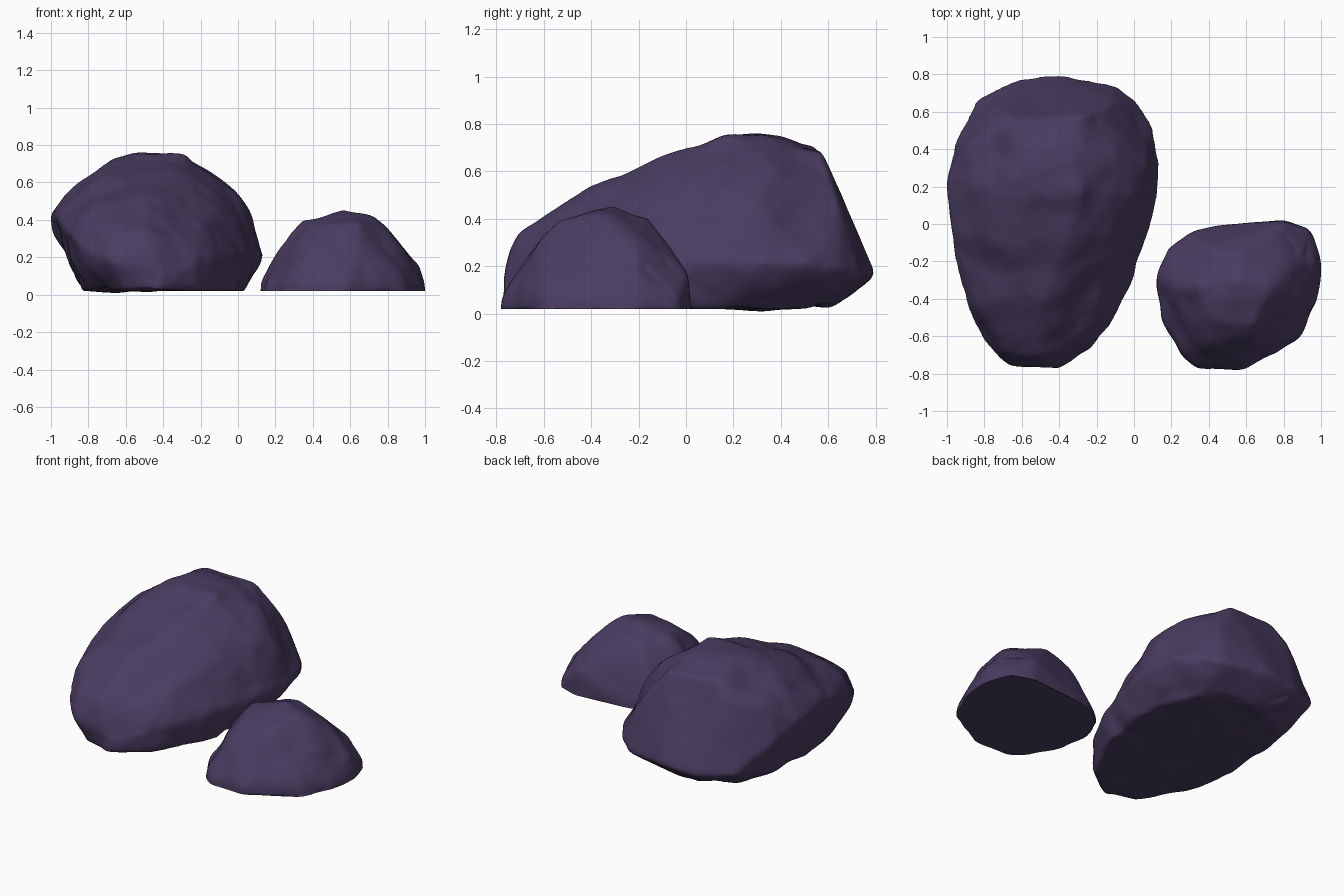
import bpy
import bmesh
from math import exp
from mathutils import Vector, noise

default_cube = bpy.data.objects.get("Cube")
if default_cube:
    bpy.data.objects.remove(default_cube, do_unlink=True)

FLOOR = 0.02

stone = bpy.data.materials.new("dark_purple_stone")
stone.use_nodes = True
stone_colour = (0.068, 0.046, 0.12, 1)
stone.diffuse_color = stone_colour
stone.node_tree.nodes["Principled BSDF"].inputs["Base Color"].default_value = stone_colour


def at_height(z, outline):
    """Lift a flat outline to one height."""
    return [(x, y, z) for x, y in outline]


def apply_modifier(rock, kind, **settings):
    modifier = rock.modifiers.new(kind.title(), kind)
    for name, value in settings.items():
        setattr(modifier, name, value)
    bpy.ops.object.modifier_apply(modifier=modifier.name)


def restore_size(mesh, low, high):
    """Win back the size that smoothing took from the rock."""
    for axis in range(3):
        values = [v.co[axis] for v in mesh.vertices]
        start, size = min(values), max(values) - min(values)
        scale = (high[axis] - low[axis]) / size
        for v in mesh.vertices:
            v.co[axis] = low[axis] + (v.co[axis] - start) * scale


def weather(mesh, strength, offset):
    """Push the surface in and out into soft chipped facets, calmer at the back."""
    normals = [v.normal.copy() for v in mesh.vertices]
    for v, normal in zip(mesh.vertices, normals):
        place = v.co + offset
        distances, _ = noise.voronoi(place * 4)
        chips = distances[0] - 0.4
        lumps = noise.noise(place * 5) + 0.2 * noise.noise(place * 11)
        roughness = 0.25 if normal.y > 0.5 else 1
        v.co += normal * strength * roughness * (lumps - chips)


def settle(mesh, bump_centre=None):
    """Flatten the underside, with an optional shallow bulge."""
    for v in mesh.vertices:
        ground = FLOOR
        if bump_centre:
            gap = (v.co.xy - bump_centre).length
            ground -= FLOOR * exp(-(gap / 0.16) ** 2)
        v.co.z = max(v.co.z, ground)


def make_rock(name, points, low, high, strength, offset, bump_centre=None):
    mesh = bpy.data.meshes.new(name)
    bm = bmesh.new()
    for point in points:
        bm.verts.new(point)
    hull = bmesh.ops.convex_hull(bm, input=bm.verts)
    loose = [v for v in hull["geom_interior"] if isinstance(v, bmesh.types.BMVert)]
    bmesh.ops.delete(bm, geom=loose, context="VERTS")
    bmesh.ops.recalc_face_normals(bm, faces=bm.faces)
    bm.to_mesh(mesh)
    bm.free()

    rock = bpy.data.objects.new(name, mesh)
    bpy.context.collection.objects.link(rock)
    bpy.ops.object.select_all(action="DESELECT")
    rock.select_set(True)
    bpy.context.view_layer.objects.active = rock
    apply_modifier(rock, "REMESH", mode="VOXEL", voxel_size=0.018)
    apply_modifier(rock, "SMOOTH", factor=0.5, iterations=12)
    weather(rock.data, strength, Vector(offset))
    apply_modifier(rock, "SMOOTH", factor=0.5, iterations=3)
    restore_size(rock.data, low, high)
    settle(rock.data, bump_centre)
    rock.data.materials.clear()
    rock.data.materials.append(stone)
    bpy.ops.object.shade_smooth_by_angle(angle=0.9)
    return rock


# Large boulder: high at the back, sloping down to a blunt front
large_base = at_height(0, [
    (-.72, .5), (-.4, .6), (-.08, .5), (.03, .2), (-.02, -.2),
    (-.2, -.6), (-.42, -.77), (-.62, -.7), (-.78, -.42), (-.84, 0)])
large_girth = [
    (-.4, .79, .15), (-.1, .73, .14), (.02, .64, .17), (.1, .5, .2),
    (.13, .33, .2), (.1, .05, .2), (0, -.25, .2), (-.14, -.5, .18),
    (-.22, -.67, .15), (-.4, -.77, .1), (-.68, -.74, .16), (-.8, -.62, .22),
    (-.9, -.42, .3), (-.97, -.12, .4), (-1, .25, .42), (-.96, .42, .32),
    (-.84, .66, .15), (-.62, .76, .13)]
large_shoulder = [
    (.06, .3, .45), (0, .15, .53), (-.12, .64, .46), (-.13, -.1, .48),
    (-.2, -.45, .36), (-.3, -.62, .3), (-.5, -.68, .34), (-.7, -.66, .3),
    (-.85, -.42, .4), (-.95, -.1, .44), (-.92, .25, .54), (-.84, .45, .56),
    (-.7, .58, .58), (-.5, -.45, .52), (-.72, -.4, .48)]
large_crown = [
    (-.28, .15, .765), (-.7, .15, .72), (-.6, .54, .7), (-.27, .57, .68),
    (-.1, .38, .61), (-.1, .15, .62), (-.35, .45, .73), (-.6, .4, .74),
    (-.4, -.2, .6), (-.7, -.15, .59)]
make_rock("large_boulder", large_base + large_girth + large_shoulder + large_crown,
          (-1, -.77, 0), (.13, .79, .76), 0.022, (3, 1, 2),
          bump_centre=Vector((-.57, .4)))

# Small boulder: a low dome with a broad flat foot, sunk below the floor
# so that settling leaves a crisp bottom edge
small_outline = [
    (.12, -.3), (.18, -.14), (.32, -.04), (.45, -.01), (.8, .02),
    (.94, -.03), (1, -.2), (.98, -.42), (.89, -.6), (.77, -.7),
    (.6, -.78), (.35, -.78), (.25, -.7), (.15, -.5)]
small_foot = at_height(-.06, small_outline) + at_height(.05, small_outline)
small_shoulder = [
    (.97, -.2, .16), (.8, .01, .16), (.92, -.2, .22), (.24, -.35, .27),
    (.4, -.12, .3), (.7, -.08, .27), (.38, -.68, .23), (.65, -.67, .25),
    (.86, -.4, .26)]
small_crown = [
    (.34, -.33, .4), (.45, -.18, .39), (.55, -.17, .41), (.57, -.3, .455),
    (.72, -.22, .37), (.73, -.36, .42), (.42, -.52, .37), (.65, -.54, .41)]
make_rock("small_boulder", small_foot + small_shoulder + small_crown,
          (.12, -.78, -.06), (1, .02, .45), 0.02, (7, 4, 5))
